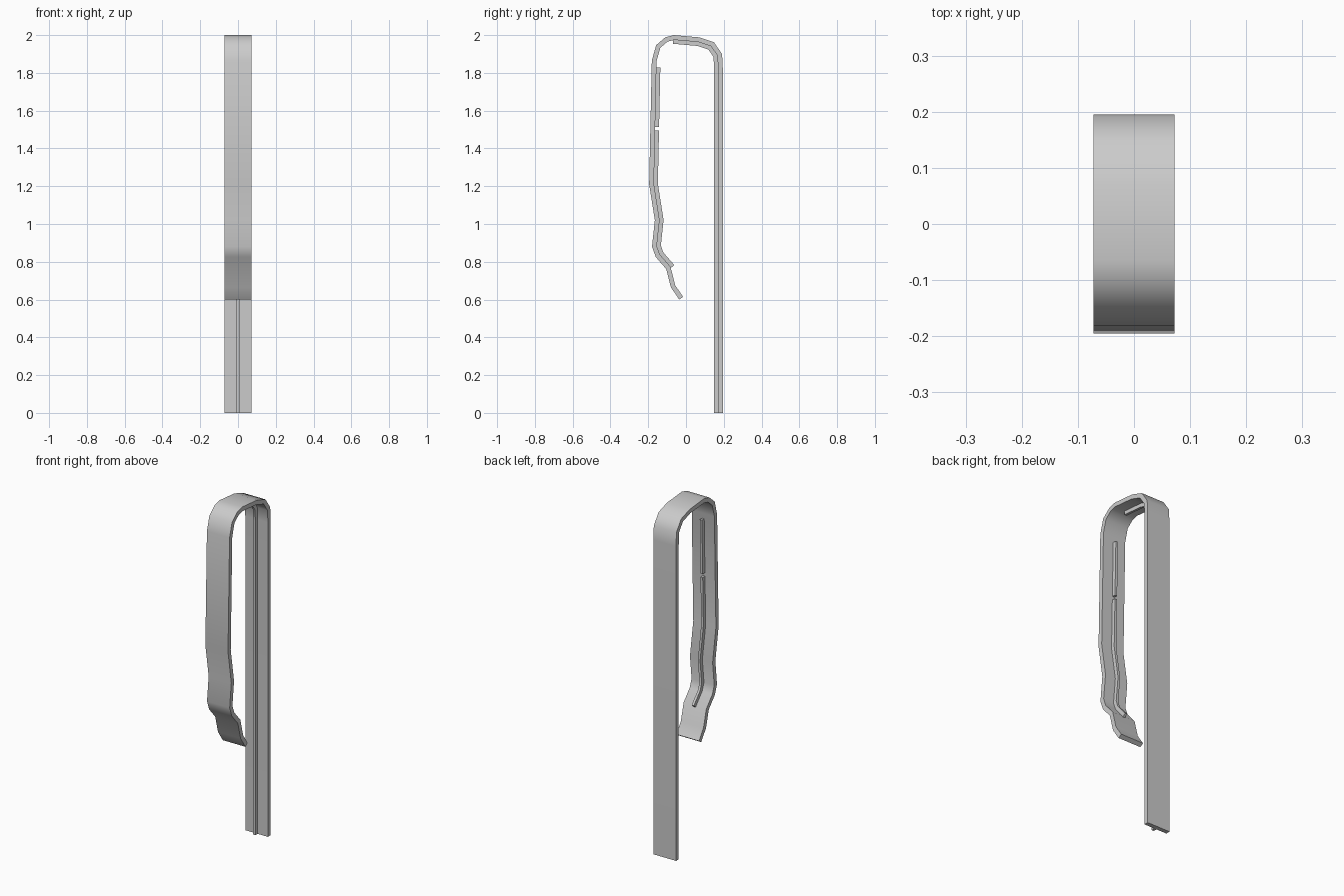
import bpy, bmesh, math
from mathutils import Vector

if "Cube" in bpy.data.objects:
    bpy.data.objects.remove(bpy.data.objects["Cube"])

# Outer side profile of the bent strip (y, z), from the back foot over the top to the front tip
PATH = [Vector(p) for p in [
    (.195, 0), (.195, 1.82), (.191, 1.90), (.148, 1.962), (.07, 1.988),
    (-.065, 2.0), (-.11, 1.988), (-.158, 1.947), (-.181, 1.865),
    (-.195, 1.21), (-.165, 1.02), (-.18, .88), (-.16, .825),
    (-.105, .762), (-.08, .665), (-.036, .60)]]
THICK, RIB, WIDTH, RIB_W = .025, .021, .145, .014


def offset(path, d):
    """Shift a profile towards the inside of the clip, with mitred corners."""
    dirs = [(b - a).normalized() for a, b in zip(path, path[1:])]
    out = []
    for i, p in enumerate(path):
        a, b = dirs[max(i - 1, 0)], dirs[min(i, len(dirs) - 1)]
        na, nb = Vector((-a.y, a.x)), Vector((-b.y, b.x))
        m = (na + nb).normalized()
        out.append(p + m * d / m.dot(na))
    return out


def band(name, path, d0, d1, width):
    """Sweep a rectangular section between two offsets of the path."""
    bm = bmesh.new()
    h = width / 2
    rings = []
    for o, i in zip(offset(path, d0), offset(path, d1)):
        rings.append([bm.verts.new(c) for c in (
            (-h, o.x, o.y), (h, o.x, o.y), (h, i.x, i.y), (-h, i.x, i.y))])
    for a, b in zip(rings, rings[1:]):
        for k in range(4):
            n = (k + 1) % 4
            bm.faces.new((a[k], a[n], b[n], b[k]))
    bm.faces.new(rings[0])
    bm.faces.new(rings[-1])
    bmesh.ops.recalc_face_normals(bm, faces=bm.faces)
    mesh = bpy.data.meshes.new(name)
    bm.to_mesh(mesh)
    bm.free()
    ob = bpy.data.objects.new(name, mesh)
    bpy.context.collection.objects.link(ob)
    bpy.context.view_layer.objects.active = ob
    ob.select_set(True)
    bpy.ops.object.shade_smooth_by_angle(angle=math.radians(40))
    ob.select_set(False)
    return ob


def front(z):
    """Point on the straight front leg at height z."""
    a, b = PATH[8], PATH[9]
    return a.lerp(b, (a.y - z) / (a.y - b.y))


# Bent spring strip
band("clip_strip", PATH, 0, THICK, WIDTH)

# Stiffening ribs along the inside face
rib_end = PATH[12].lerp(PATH[13], 1.15)
ribs = {
    "back_rib": PATH[:6],
    "upper_front_rib": [front(1.83), front(1.515)],
    "lower_front_rib": [front(1.495)] + PATH[9:13] + [rib_end],
}
for name, path in ribs.items():
    band(name, path, THICK - .002, THICK + RIB, RIB_W)
